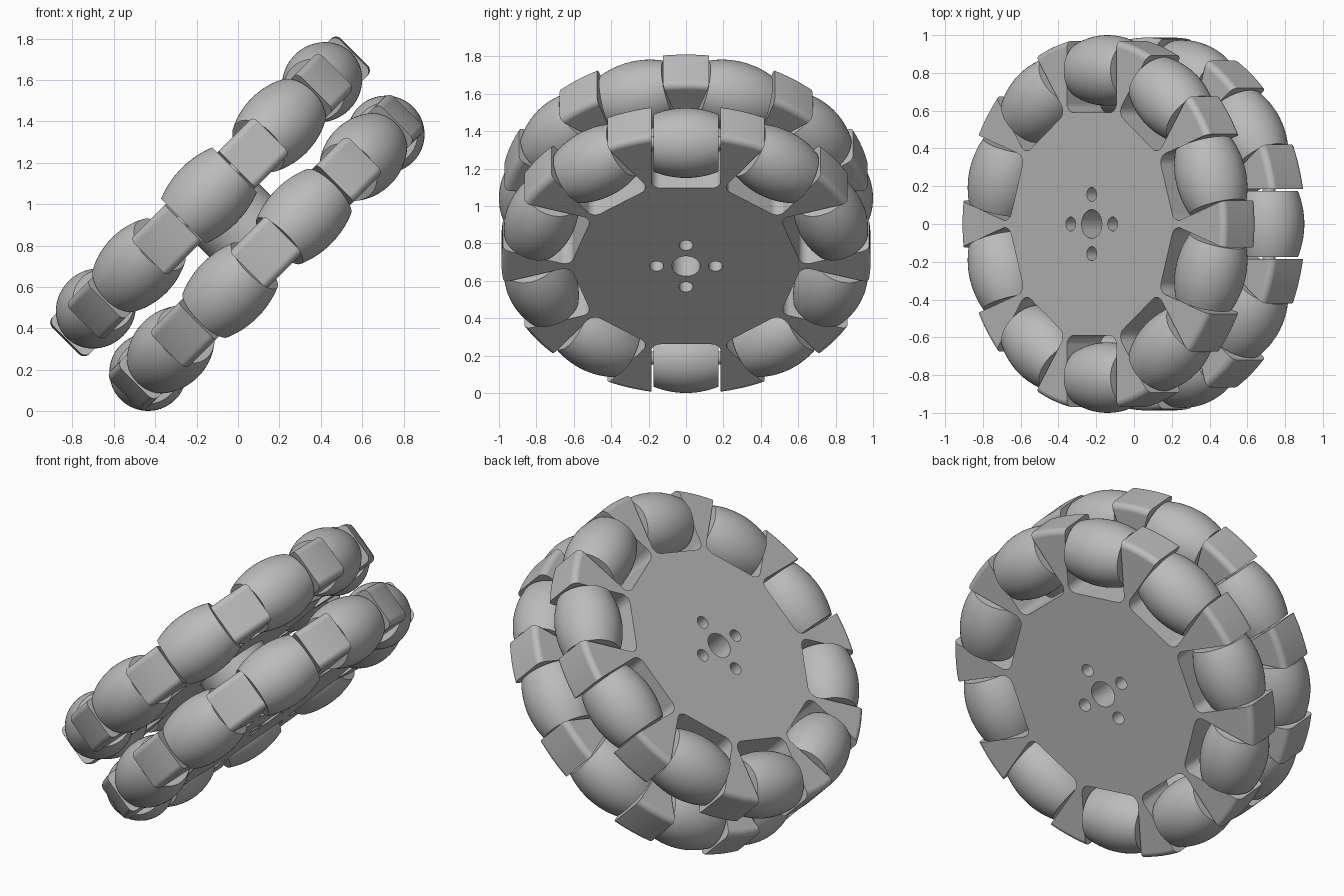
import bpy, bmesh, math
from mathutils import Matrix, Vector

if "Cube" in bpy.data.objects:
    bpy.data.objects.remove(bpy.data.objects["Cube"])

COUNT = 10                      # rollers in each ring
STEP = 2 * math.pi / COUNT
RING_N, HALF_T = 0.191, 0.126   # ring offset along the axle, half thickness
RIM_R, FILLET = 0.987, 0.035
ROLLER_N, ROLLER_C = 0.198, 0.813
ROLLER_R, ROLLER_END, ROLLER_HALF = 0.187, 0.153, 0.175
POCKET_HALF, POCKET_IN, POCKET_FILLET = 0.185, 0.59, 0.05
WHEEL = Matrix.Translation((0, 0, 0.9025)) @ Matrix.Rotation(math.radians(-45), 4, 'Y')

grey = bpy.data.materials.new("plain grey")
grey.use_nodes = True
color = (0.5, 0.5, 0.5, 1)
grey.diffuse_color = color
grey.node_tree.nodes["Principled BSDF"].inputs["Base Color"].default_value = color


def add_object(name, mesh, matrix):
    obj = bpy.data.objects.new(name, mesh)
    bpy.context.collection.objects.link(obj)
    obj.matrix_world = matrix
    return obj


def finish(bm, name):
    bmesh.ops.recalc_face_normals(bm, faces=bm.faces)
    mesh = bpy.data.meshes.new(name)
    bm.to_mesh(mesh)
    bm.free()
    mesh.materials.append(grey)
    return mesh


def lathe(profile, segments, name):
    """Spin (radius, height) points, starting and ending on the axis, around z."""
    bm = bmesh.new()
    verts = [bm.verts.new((r, 0, z)) for r, z in profile]
    edges = [bm.edges.new(pair) for pair in zip(verts, verts[1:])]
    bmesh.ops.spin(bm, geom=verts + edges, axis=(0, 0, 1), cent=(0, 0, 0),
                   angle=2 * math.pi, steps=segments, use_duplicate=False)
    bmesh.ops.remove_doubles(bm, verts=bm.verts, dist=0.0001)
    return finish(bm, name)


def prism(bm, points, half):
    """Extrude a flat outline to both sides of z = 0."""
    face = bm.faces.new([bm.verts.new((x, y, -half)) for x, y in points])
    result = bmesh.ops.extrude_face_region(bm, geom=[face])
    moved = [v for v in result["geom"] if isinstance(v, bmesh.types.BMVert)]
    bmesh.ops.translate(bm, verts=moved, vec=(0, 0, 2 * half))


def arc(cx, cy, radius, start, end, steps):
    angles = [start + (end - start) * i / steps for i in range(steps + 1)]
    return [(cx + radius * math.cos(a), cy + radius * math.sin(a)) for a in angles]


def circle(cx, cy, radius, steps=32):
    return arc(cx, cy, radius, 0, 2 * math.pi, steps)[:-1]


def hole_outlines():
    yield circle(0, 0, 0.076)
    for i in range(4):
        a = i * math.pi / 2
        yield circle(0.157 * math.cos(a), 0.157 * math.sin(a), 0.037)


def pocket_outline(angle):
    inner, side = POCKET_IN + POCKET_FILLET, POCKET_HALF - POCKET_FILLET
    pts = [(1.2, -POCKET_HALF), (1.2, POCKET_HALF)]
    pts += arc(inner, side, POCKET_FILLET, math.pi / 2, math.pi, 8)
    pts += arc(inner, -side, POCKET_FILLET, math.pi, 1.5 * math.pi, 8)
    turn = Matrix.Rotation(angle, 2)
    return [turn @ Vector(p) for p in pts]


def cut(obj, outlines):
    bm = bmesh.new()
    for outline in outlines:
        prism(bm, outline, 0.6)
    cutter = add_object("cutter", finish(bm, "cutter"), obj.matrix_world.copy())
    cutter.hide_render = True
    mod = obj.modifiers.new("cut", 'BOOLEAN')
    mod.operation, mod.solver, mod.object = 'DIFFERENCE', 'EXACT', cutter
    select(obj)
    bpy.ops.object.modifier_apply(modifier=mod.name)
    bpy.data.objects.remove(cutter)


def select(obj):
    bpy.context.view_layer.update()
    for other in bpy.context.selected_objects:
        other.select_set(False)
    obj.select_set(True)
    bpy.context.view_layer.objects.active = obj


def smooth(obj):
    select(obj)
    bpy.ops.object.shade_smooth_by_angle(angle=math.radians(25))
    weighted = obj.modifiers.new("even shading", 'WEIGHTED_NORMAL')
    weighted.keep_sharp = True


# Barrel roller and its axle pin, both lying along z
curve_r = (ROLLER_HALF ** 2 + (ROLLER_R - ROLLER_END) ** 2) / (2 * (ROLLER_R - ROLLER_END))
spread = math.asin(ROLLER_HALF / curve_r)
barrel = arc(ROLLER_R - curve_r, 0, curve_r, -spread, spread, 14)
roller_mesh = lathe([(0, -ROLLER_HALF)] + barrel + [(0, ROLLER_HALF)], 56, "roller")
pin_mesh = lathe([(0, -0.2), (0.035, -0.2), (0.035, 0.2), (0, 0.2)], 20, "axle_pin")

# Rim section with rounded outer corners
core, lip = RIM_R - FILLET, HALF_T - FILLET
rim = [(0, -HALF_T)] + arc(core, -lip, FILLET, -math.pi / 2, 0, 6)
rim += arc(core, lip, FILLET, 0, math.pi / 2, 6) + [(0, HALF_T)]

# Two rings, turned half a step from each other
smoothed = set()
for label, sign, offset in (("lower", -1, 0), ("upper", 1, STEP / 2)):
    angles = [offset + i * STEP for i in range(COUNT)]
    frame = add_object(label + "_frame", lathe(rim, 160, label + "_frame"),
                       WHEEL @ Matrix.Translation((0, 0, sign * RING_N)))
    bpy.context.view_layer.update()
    cut(frame, [pocket_outline(a) for a in angles] + list(hole_outlines()))
    smooth(frame)
    for i, a in enumerate(angles):
        seat = (WHEEL @ Matrix.Rotation(a, 4, 'Z')
                @ Matrix.Translation((ROLLER_C, 0, sign * ROLLER_N))
                @ Matrix.Rotation(math.pi / 2, 4, 'X'))
        for name, mesh in (("roller", roller_mesh), ("axle_pin", pin_mesh)):
            part = add_object(f"{label}_{name}_{i + 1}", mesh, seat)
            if name not in smoothed:
                smoothed.add(name)
                select(part)
                bpy.ops.object.shade_smooth_by_angle(angle=math.radians(25))

# Spacer joining the two frames
bm = bmesh.new()
prism(bm, circle(0, 0, 0.21, 64), RING_N - HALF_T + 0.005)
spacer = add_object("hub_spacer", finish(bm, "hub_spacer"), WHEEL)
bpy.context.view_layer.update()
cut(spacer, hole_outlines())
smooth(spacer)
